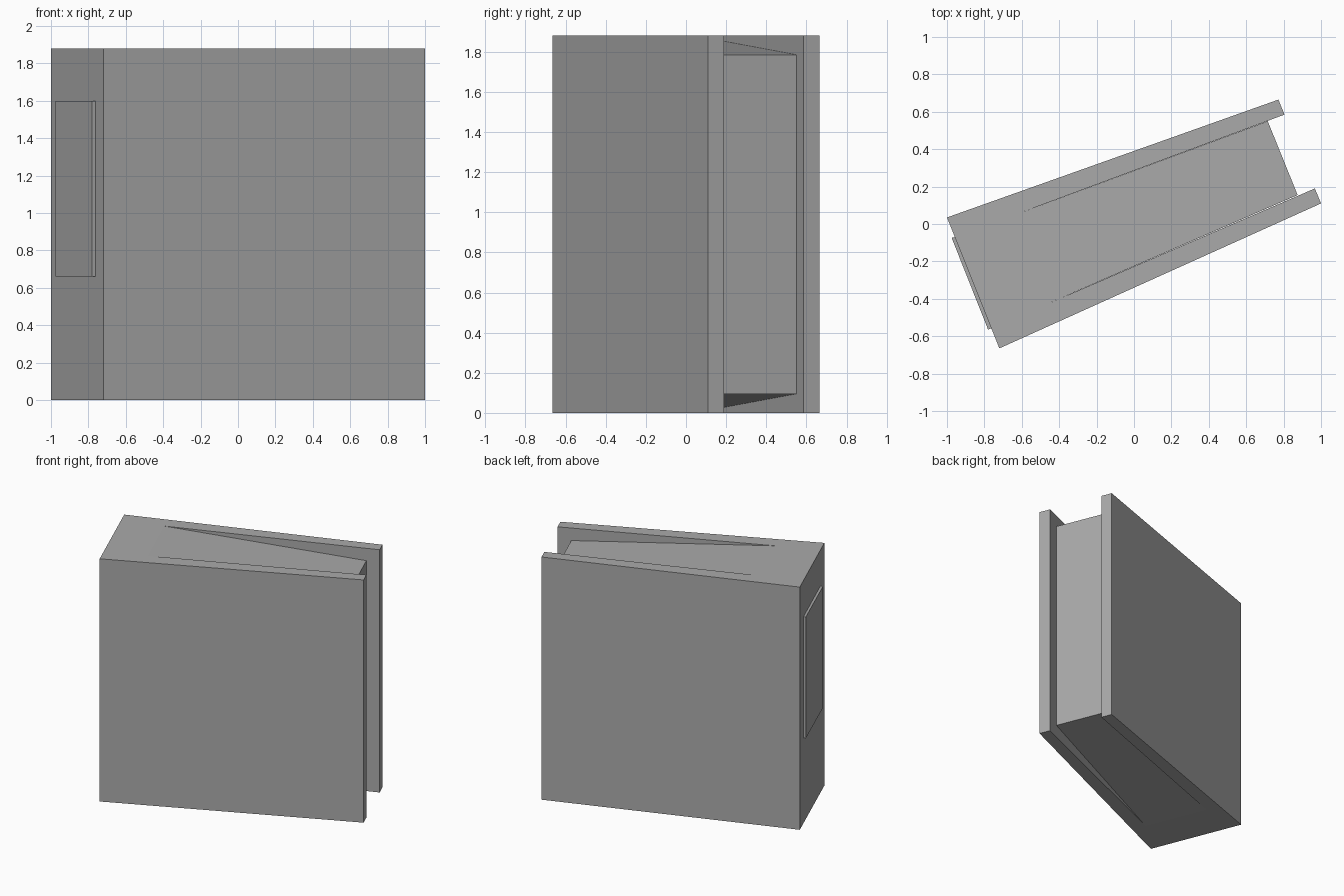
import bpy
import bmesh

default = bpy.data.objects.get("Cube")
if default:
    bpy.data.objects.remove(default, do_unlink=True)

HEIGHT = 1.88
TAPER = 0.095   # how far the page block narrows at its open end

# One plain grey for the whole book
grey = bpy.data.materials.new("plain grey")
grey.use_nodes = True
colour = (0.4, 0.4, 0.4, 1)
grey.diffuse_color = colour
grey.node_tree.nodes["Principled BSDF"].inputs["Base Color"].default_value = colour


def prism(name, plan, low, high, insets=None):
    """Raise a plan outline between two heights; insets shorten it per corner."""
    insets = insets or [0] * len(plan)
    bm = bmesh.new()
    bottom = [bm.verts.new((x, y, low + d)) for (x, y), d in zip(plan, insets)]
    top = [bm.verts.new((x, y, high - d)) for (x, y), d in zip(plan, insets)]
    bm.faces.new(bottom[::-1])
    bm.faces.new(top)
    for i in range(len(plan)):
        j = (i + 1) % len(plan)
        bm.faces.new((bottom[i], bottom[j], top[j], top[i]))
    bmesh.ops.recalc_face_normals(bm, faces=bm.faces)
    mesh = bpy.data.meshes.new(name)
    bm.to_mesh(mesh)
    bm.free()
    mesh.materials.append(grey)
    obj = bpy.data.objects.new(name, mesh)
    bpy.context.collection.objects.link(obj)
    return obj


# Inner corners where the pages meet the spine
back_root, front_root = (-0.66, 0.04), (-0.47, -0.43)

# Spine and both covers, one folded shell
prism("cover", [(-1, 0.035), (-0.72, -0.665), (1, 0.11), (0.967, 0.19),
                front_root, back_root, (0.805, 0.585), (0.772, 0.665)], 0, HEIGHT)

# Page block, tapering in height toward the open end
prism("pages", [back_root, front_root, (0.875, 0.155), (0.715, 0.55)],
      0, HEIGHT, [0, 0, TAPER, TAPER])

# Raised label plate on the spine
prism("spine_label", [(-0.975, -0.074), (-0.78, -0.565),
                      (-0.762, -0.557), (-0.957, -0.07)], 0.66, 1.6)
